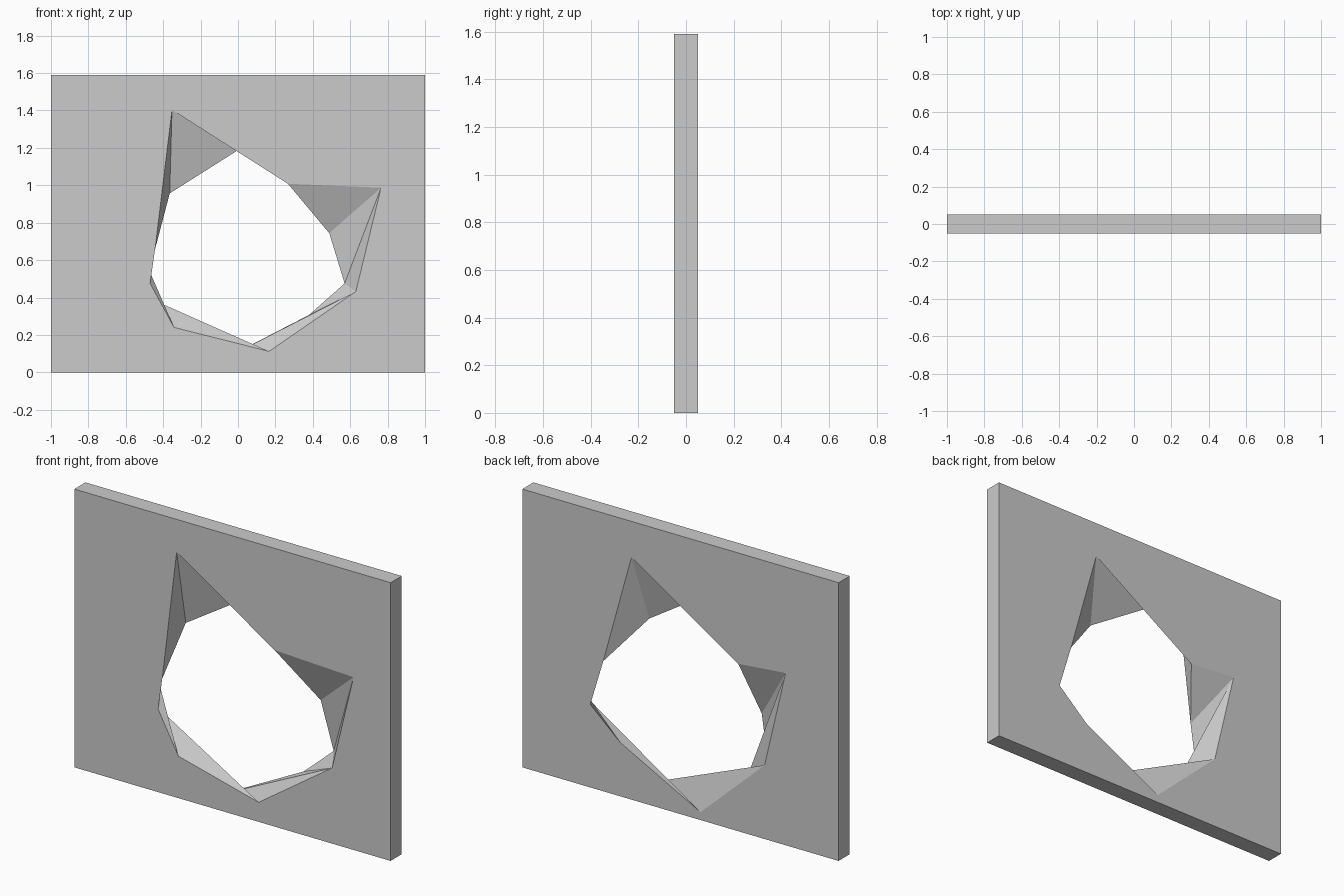
import bpy, bmesh

if "Cube" in bpy.data.objects:
    bpy.data.objects.remove(bpy.data.objects["Cube"])

W, D, H = 1.0, 0.05, 1.59   # half width, half depth, height

# Jagged opening outlines (x, z), same turning direction on both faces
front_rim = [(-.353, 1.403), (-.444, .656), (-.47, .475), (-.342, .24),
             (.166, .112), (.63, .432), (.765, .987), (.267, 1.008)]
back_rim = [(-.365, .957), (-.665, .984), (-.532, .422), (-.127, .045),
            (.38, .307), (.57, .475), (.488, .744), (.31, 1.384)]
border = [(-W, 0), (W, 0), (W, H), (-W, H)]
# Order in which the broken inner wall steps along the front (F) or back (B) rim
steps = "FBFFBFBFBBFBFBFB"

bm = bmesh.new()


def loop(points, y):
    verts = [bm.verts.new((x, y, z)) for x, z in points]
    edges = [bm.edges.new((v, verts[(i + 1) % len(verts)])) for i, v in enumerate(verts)]
    return verts, edges


def pierced_face(rim, y):
    outer, outer_edges = loop(border, y)
    inner, inner_edges = loop(rim, y)
    bmesh.ops.triangle_fill(bm, use_beauty=True, edges=outer_edges + inner_edges,
                            normal=(0, 1 if y > 0 else -1, 0))
    return outer, inner


# Front and back faces of the slab
f_out, f_in = pierced_face(front_rim, -D)
b_out, b_in = pierced_face(back_rim, D)

# Outer sides
for i in range(4):
    j = (i + 1) % 4
    bm.faces.new((f_out[i], f_out[j], b_out[j], b_out[i]))

# Faceted wall of the hole, zipped between the two rims
f = b = 0
for s in steps:
    fv, bv = f_in[f % 8], b_in[b % 8]
    if s == "F":
        f += 1
        bm.faces.new((fv, bv, f_in[f % 8]))
    else:
        b += 1
        bm.faces.new((fv, bv, b_in[b % 8]))

bmesh.ops.recalc_face_normals(bm, faces=bm.faces)
mesh = bpy.data.meshes.new("broken_wall")
bm.to_mesh(mesh)
bm.free()
bpy.context.collection.objects.link(bpy.data.objects.new("broken_wall", mesh))
